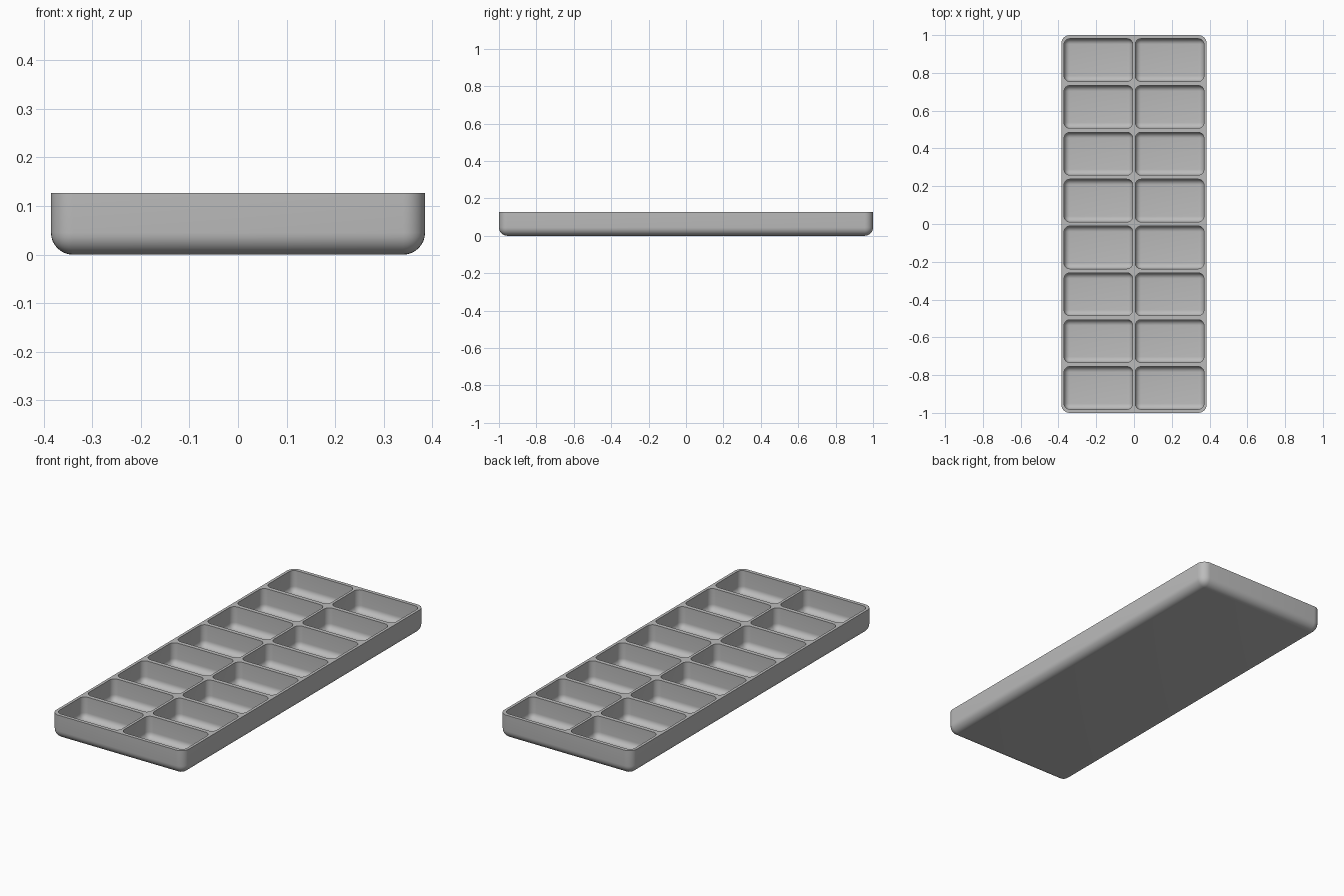
import bpy, bmesh, math

if "Cube" in bpy.data.objects:
    bpy.data.objects.remove(bpy.data.objects["Cube"], do_unlink=True)

HALF_X, HALF_Y, HEIGHT = 0.385, 1.0, 0.127
WALL, OUTER_R, POCKET_R = 0.015, 0.045, 0.03
ROWS, PITCH = 8, 0.248
POCKET_X, POCKET_Y = 0.363, 0.226

grey = bpy.data.materials.new("plain grey")
grey.use_nodes = True
colour = (0.5, 0.5, 0.5, 1)
grey.diffuse_color = colour
grey.node_tree.nodes["Principled BSDF"].inputs["Base Color"].default_value = colour


def add_tub(target, cx, cy, sx, sy, z0, z1, radius):
    """Box with rounded upright corners and rounded bottom, flat top."""
    bm = bmesh.new()
    bmesh.ops.create_cube(bm, size=1)
    for v in bm.verts:
        v.co = (cx + v.co.x * sx, cy + v.co.y * sy, z1 if v.co.z > 0 else z0)
    edges = [e for e in bm.edges if min(v.co.z for v in e.verts) < z1 - 0.001]
    bmesh.ops.bevel(bm, geom=edges, offset=radius, segments=8, profile=0.5,
                    affect='EDGES', clamp_overlap=True)
    part = bpy.data.meshes.new("part")
    bm.to_mesh(part)
    bm.free()
    target.from_mesh(part)
    bpy.data.meshes.remove(part)


def make_object(name, bm):
    mesh = bpy.data.meshes.new(name)
    bm.to_mesh(mesh)
    bm.free()
    mesh.materials.append(grey)
    obj = bpy.data.objects.new(name, mesh)
    bpy.context.collection.objects.link(obj)
    return obj


# Solid tray body
body = bmesh.new()
add_tub(body, 0, 0, HALF_X * 2, HALF_Y * 2, 0, HEIGHT, OUTER_R)
tray = make_object("compartment_tray", body)

# Two columns of pockets
pockets = bmesh.new()
for side in (-1, 1):
    for row in range(ROWS):
        y = (row - (ROWS - 1) / 2) * PITCH
        add_tub(pockets, side * (HALF_X - WALL - POCKET_X / 2), y,
                POCKET_X, POCKET_Y, WALL, HEIGHT + 0.05, POCKET_R)
cutter = make_object("pocket_cutter", pockets)

cut = tray.modifiers.new("pockets", 'BOOLEAN')
cut.operation = 'DIFFERENCE'
cut.solver = 'EXACT'
cut.object = cutter

# Apply the cut and drop the helper
bpy.ops.object.select_all(action='DESELECT')
tray.select_set(True)
bpy.context.view_layer.objects.active = tray
bpy.ops.object.modifier_apply(modifier=cut.name)
bpy.data.objects.remove(cutter, do_unlink=True)
bpy.ops.object.shade_smooth_by_angle(angle=math.radians(35))
